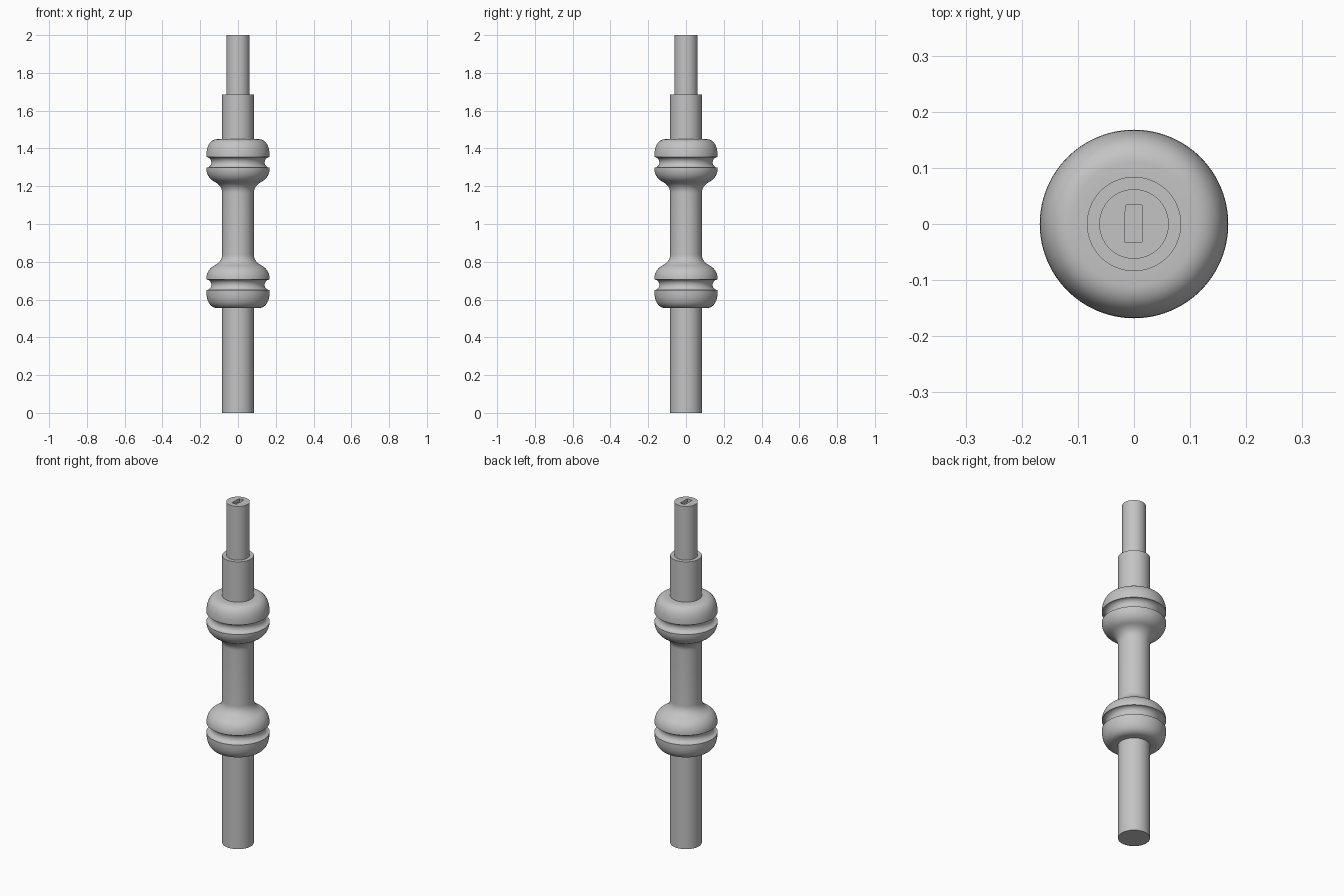
import bpy, bmesh, math
from mathutils import Vector
from mathutils.geometry import interpolate_bezier

if "Cube" in bpy.data.objects:
    bpy.data.objects.remove(bpy.data.objects["Cube"], do_unlink=True)

SHAFT, BEAD, PIN = 0.084, 0.168, 0.062
MIDDLE = 1.002
SEGMENTS = 96

grey = bpy.data.materials.new("plain grey")
grey.use_nodes = True
colour = (0.55, 0.55, 0.55, 1)
grey.diffuse_color = colour
grey.node_tree.nodes["Principled BSDF"].inputs["Base Color"].default_value = colour


def bezier(a, b, c, d, steps=14):
    pts = interpolate_bezier(*[Vector((p[0], p[1], 0)) for p in (a, b, c, d)], steps)
    return [(p.x, p.y) for p in pts]


def make_object(name, bm):
    bmesh.ops.recalc_face_normals(bm, faces=bm.faces)
    mesh = bpy.data.meshes.new(name)
    bm.to_mesh(mesh)
    bm.free()
    mesh.materials.append(grey)
    obj = bpy.data.objects.new(name, mesh)
    bpy.context.collection.objects.link(obj)
    return obj


def lathe(name, profile):
    bm = bmesh.new()
    rings = []
    for r, z in profile:
        rings.append([bm.verts.new((r * math.cos(a), r * math.sin(a), z))
                      for a in (math.tau * i / SEGMENTS for i in range(SEGMENTS))])
    for low, high in zip(rings, rings[1:]):
        for i in range(SEGMENTS):
            j = (i + 1) % SEGMENTS
            bm.faces.new((low[i], low[j], high[j], high[i]))
    bm.faces.new(rings[0])
    bm.faces.new(rings[-1])
    return make_object(name, bm)


# Bead outline: rounded lower lobe, half-round groove, upper lobe flaring into the shaft
bead = [(SHAFT, 0.555)]
bead += bezier((0.11, 0.555), (0.148, 0.557), (BEAD, 0.59), (BEAD, 0.65))
for i in range(1, 14):
    a = math.pi * i / 14
    bead.append((BEAD - 0.027 * math.sin(a), 0.678 - 0.028 * math.cos(a)))
bead += bezier((BEAD, 0.706), (BEAD, 0.74), (0.152, 0.765), (0.127, 0.779))
bead += bezier((0.127, 0.779), (0.1, 0.793), (SHAFT, 0.812), (SHAFT, 0.84))[1:]

# Whole turned spindle: the second bead mirrors the first
upper_bead = [(r, 2 * MIDDLE - z) for r, z in reversed(bead)]
profile = [(SHAFT, 0)] + bead + upper_bead
profile += [(SHAFT, 1.685), (PIN, 1.685), (PIN, 2)]
spindle = lathe("turned_spindle", profile)

# Small slot sunk into the top of the pin
bm = bmesh.new()
outline = [(-0.017, -0.032), (0.014, -0.032), (0.014, 0.034),
           (-0.014, 0.034), (-0.017, 0.012)]
base = bm.faces.new([bm.verts.new((x, y, 1.98)) for x, y in outline])
extruded = bmesh.ops.extrude_face_region(bm, geom=[base])["geom"]
bmesh.ops.translate(bm, vec=(0, 0, 0.04),
                    verts=[v for v in extruded if isinstance(v, bmesh.types.BMVert)])
cutter = make_object("slot_cutter", bm)
cutter.hide_render = True

cut = spindle.modifiers.new("slot", "BOOLEAN")
cut.operation = "DIFFERENCE"
cut.solver = "EXACT"
cut.object = cutter
bpy.context.view_layer.objects.active = spindle
spindle.select_set(True)
bpy.ops.object.modifier_apply(modifier=cut.name)
bpy.data.objects.remove(cutter, do_unlink=True)
bpy.ops.object.shade_smooth_by_angle(angle=math.radians(30))
